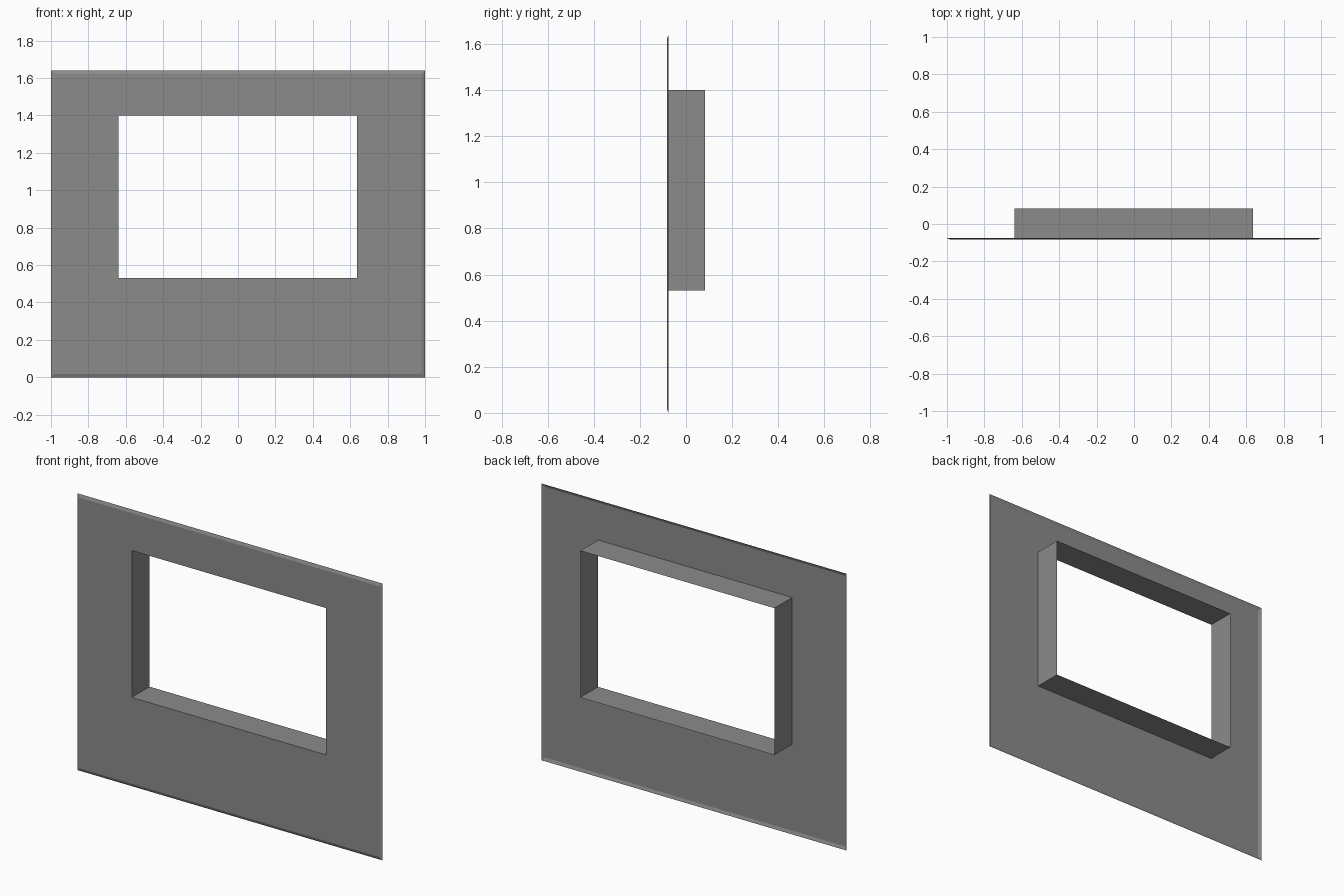
import bpy
import bmesh

cube = bpy.data.objects.get("Cube")
if cube:
    bpy.data.objects.remove(cube, do_unlink=True)

FRONT, RIM_BACK, BACK = -0.083, -0.076, 0.083
HEIGHT, RIM = 1.64, 0.018
WINDOW = (-0.638, 0.635, 0.53, 1.40)

grey = bpy.data.materials.new("mid grey")
grey.use_nodes = True
colour = (0.26, 0.26, 0.26, 1)
grey.diffuse_color = colour
grey.node_tree.nodes["Principled BSDF"].inputs["Base Color"].default_value = colour


def rectangle(bm, x0, x1, z0, z1, y):
    """Rectangular loop of vertices facing the front."""
    return [bm.verts.new((x, y, z)) for x, z in ((x0, z0), (x1, z0), (x1, z1), (x0, z1))]


def loft(name, loops):
    """Thin sheet joining successive rectangular loops."""
    bm = bmesh.new()
    rings = [rectangle(bm, *loop) for loop in loops]
    for a, b in zip(rings, rings[1:]):
        for i in range(4):
            j = (i + 1) % 4
            bm.faces.new((a[i], a[j], b[j], b[i]))
    mesh = bpy.data.meshes.new(name)
    bm.to_mesh(mesh)
    bm.free()
    mesh.materials.append(grey)
    obj = bpy.data.objects.new(name, mesh)
    bpy.context.collection.objects.link(obj)
    return obj


# Wall sheet: folded-back rim, flat panel, then the sleeve lining the opening
loft("wall_panel_with_window_sleeve", [
    (-1, 1, 0, HEIGHT, RIM_BACK),
    (-1 + RIM, 1 - RIM, RIM, HEIGHT - RIM, FRONT),
    (*WINDOW, FRONT),
    (*WINDOW, BACK),
])
